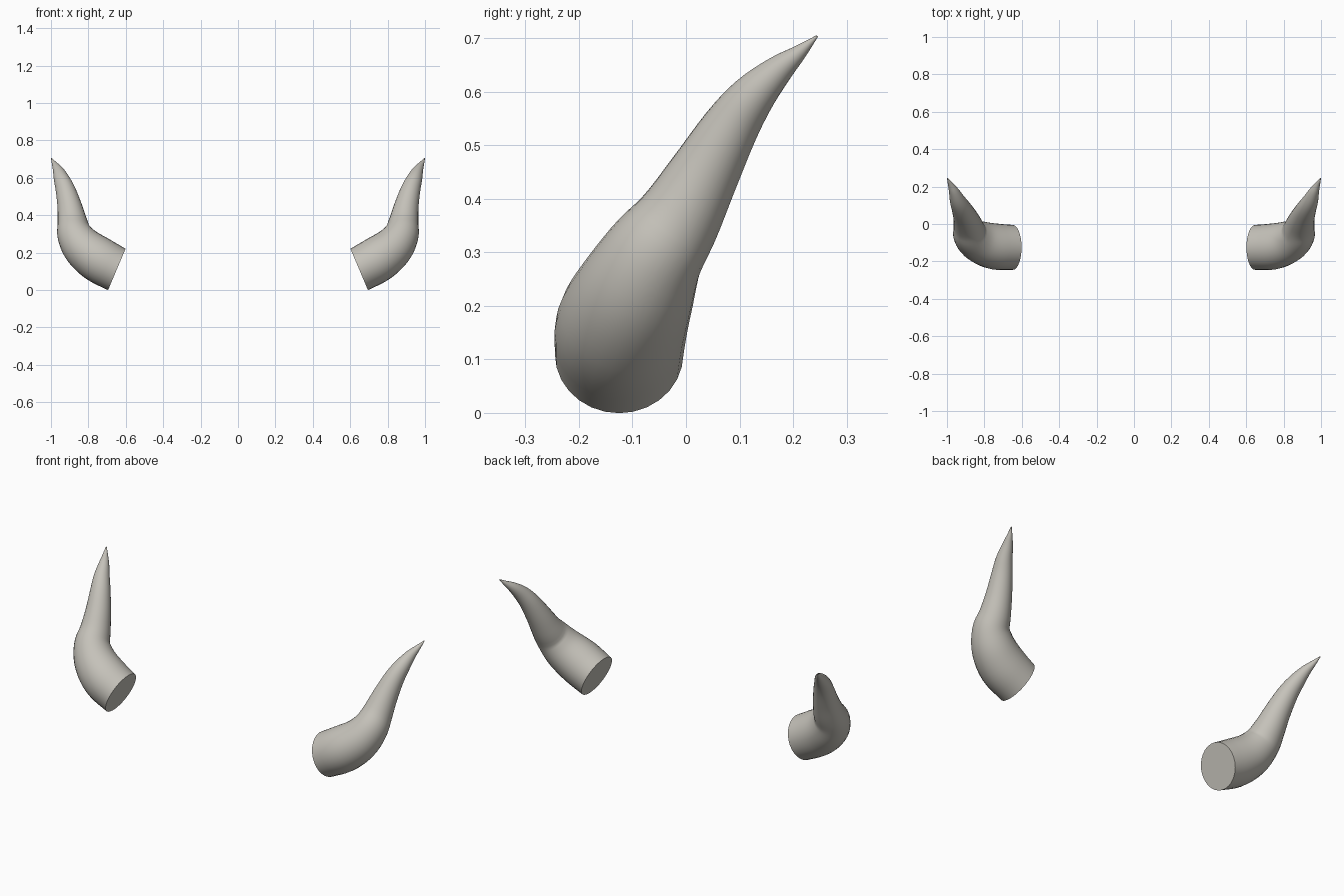
import bpy, bmesh, math
from mathutils import Vector

cube = bpy.data.objects.get("Cube")
if cube:
    bpy.data.objects.remove(cube, do_unlink=True)

SIDES = 28
STEPS = 4

# Horn centre line with radius: x, y, z, r
PATH = [Vector(p) for p in (
    (0.648, -0.125, 0.11, 0.12), (0.745, -0.12, 0.163, 0.123),
    (0.825, -0.095, 0.225, 0.112), (0.872, -0.06, 0.295, 0.095),
    (0.885, -0.015, 0.36, 0.08), (0.90, 0.033, 0.445, 0.066),
    (0.922, 0.083, 0.533, 0.053), (0.943, 0.125, 0.592, 0.042),
    (0.962, 0.172, 0.64, 0.028), (0.98, 0.21, 0.672, 0.015),
    (0.998, 0.245, 0.704, 0.002))]
BASE_NORMAL = Vector((0.92, 0, 0.39)).normalized()

bone = bpy.data.materials.new("warm grey")
bone.use_nodes = True
COLOR = (0.56, 0.54, 0.49, 1)
bone.diffuse_color = COLOR
bone.node_tree.nodes["Principled BSDF"].inputs["Base Color"].default_value = COLOR


def smooth_path(points):
    """Catmull-Rom samples through the control points."""
    ext = [2 * points[0] - points[1]] + points + [2 * points[-1] - points[-2]]
    out = []
    for a, b, c, d in zip(ext, ext[1:], ext[2:], ext[3:]):
        for i in range(STEPS):
            t = i / STEPS
            out.append(0.5 * (2 * b + (c - a) * t + (2 * a - 5 * b + 4 * c - d) * t ** 2
                              + (3 * b - a - 3 * c + d) * t ** 3))
    return out + [points[-1]]


def make_horn(name, side):
    samples = smooth_path(PATH)
    centres = [s.to_3d() for s in samples]
    bm = bmesh.new()
    rings = []
    across = Vector((0, 1, 0))
    for i, (c, s) in enumerate(zip(centres, samples)):
        tangent = (centres[min(i + 1, len(centres) - 1)] - centres[max(i - 1, 0)]).normalized()
        # Ease from the flat base direction into the path direction
        tangent = BASE_NORMAL.lerp(tangent, min(1, i / STEPS)).normalized()
        across = (across - tangent * across.dot(tangent)).normalized()
        up = tangent.cross(across)
        ring = []
        for k in range(SIDES):
            a = math.tau * k / SIDES
            p = c + s.w * (across * math.cos(a) + up * math.sin(a))
            ring.append(bm.verts.new((p.x * side, p.y, p.z)))
        rings.append(ring)
    for lower, upper in zip(rings, rings[1:]):
        for k in range(SIDES):
            n = (k + 1) % SIDES
            bm.faces.new((lower[k], lower[n], upper[n], upper[k]))
    # Flat base and tip
    bm.faces.new(rings[0])
    bm.faces.new(rings[-1])
    bmesh.ops.recalc_face_normals(bm, faces=bm.faces)
    mesh = bpy.data.meshes.new(name)
    bm.to_mesh(mesh)
    bm.free()
    mesh.materials.append(bone)
    horn = bpy.data.objects.new(name, mesh)
    bpy.context.collection.objects.link(horn)
    bpy.ops.object.select_all(action='DESELECT')
    horn.select_set(True)
    bpy.context.view_layer.objects.active = horn
    bpy.ops.object.shade_smooth_by_angle(angle=math.radians(40))


make_horn("left_horn", 1)
make_horn("right_horn", -1)
